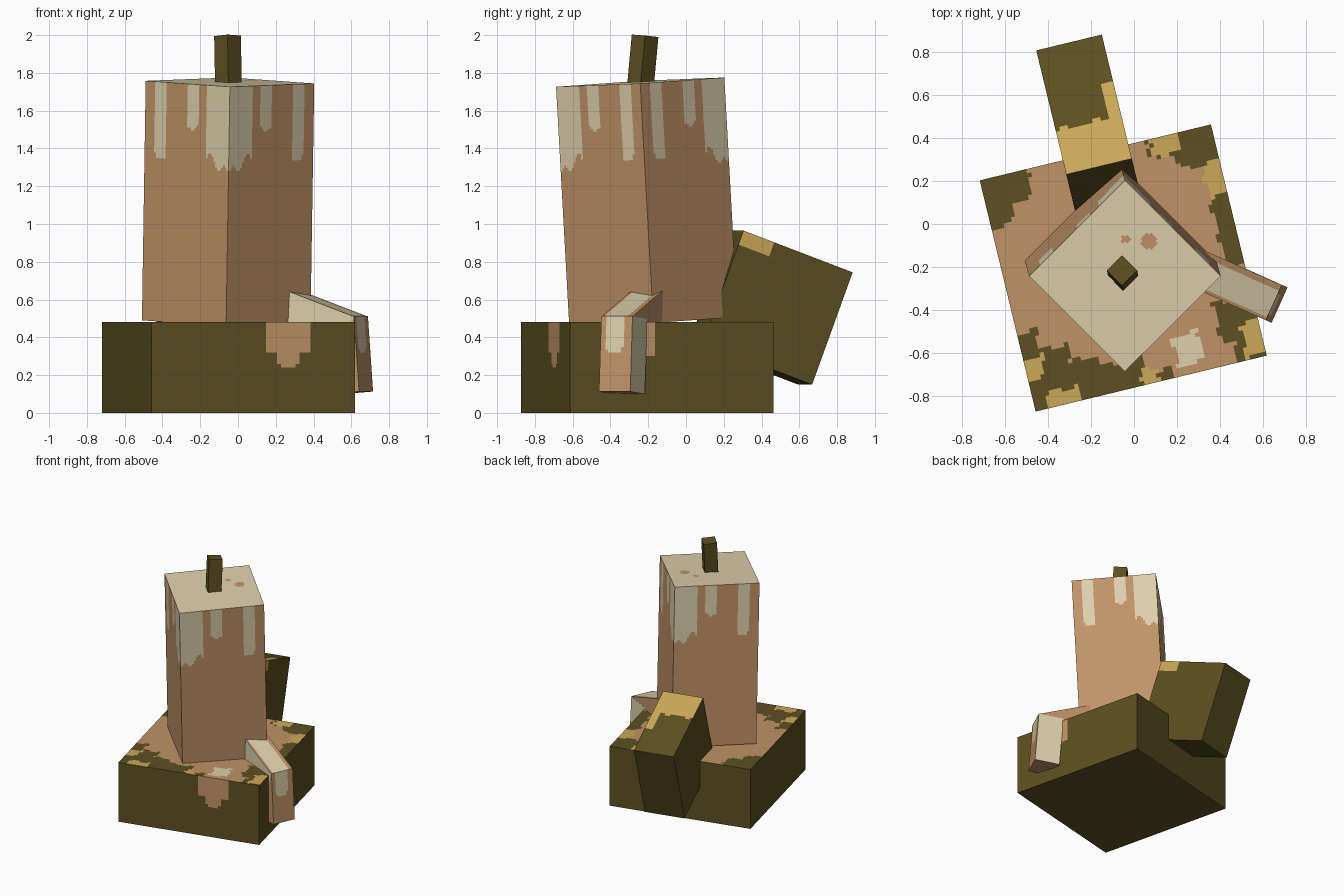
import bpy, bmesh, math
from mathutils import Vector

if "Cube" in bpy.data.objects:
    bpy.data.objects.remove(bpy.data.objects["Cube"])

COLOURS = {"wax_tan": (0.75, 0.575, 0.405), "wax_cream": (0.87, 0.815, 0.675),
           "olive": (0.365, 0.312, 0.132), "gold": (0.80, 0.66, 0.345)}
TAN, CREAM, OLIVE, GOLD = range(4)
MATS = []
for mat_name, rgb in COLOURS.items():
    m = bpy.data.materials.new(mat_name)
    m.diffuse_color = [((c + 0.055) / 1.055) ** 2.4 for c in rgb] + [1]
    m.use_nodes = True
    m.node_tree.nodes["Principled BSDF"].inputs["Base Color"].default_value = m.diffuse_color
    MATS.append(m)


def axes_from(x_hint, z_dir):
    """Right-angled axes from a z direction and a rough x direction."""
    z = Vector(z_dir).normalized()
    y = z.cross(Vector(x_hint)).normalized()
    return y.cross(z), y, z


def painted_box(name, centre, axes, size, cell, paint):
    """Tilted box; paint(axis, sign, local point) picks each cell's colour."""
    bm = bmesh.new()
    half = [s / 2 for s in size]
    n = [max(1, round(s / cell)) for s in size]
    for i in range(3):
        j, k = (i + 1) % 3, (i + 2) % 3
        for sign in (-1, 1):
            def local(a, b):
                p = Vector((0, 0, 0))
                p[i] = sign * half[i]
                p[j] = (a / n[j] * 2 - 1) * half[j]
                p[k] = (b / n[k] * 2 - 1) * half[k]
                return p

            def vert(a, b):
                p = local(a, b)
                return bm.verts.new(Vector(centre) + sum((axes[q] * p[q] for q in range(3)), Vector()))

            grid = [[vert(a, b) for b in range(n[k] + 1)] for a in range(n[j] + 1)]
            for a in range(n[j]):
                for b in range(n[k]):
                    quad = [grid[a][b], grid[a + 1][b], grid[a + 1][b + 1], grid[a][b + 1]]
                    face = bm.faces.new(quad if sign > 0 else quad[::-1])
                    face.material_index = paint(i, sign, local(a + 0.5, b + 0.5))
    bmesh.ops.remove_doubles(bm, verts=bm.verts, dist=0.0005)
    mesh = bpy.data.meshes.new(name)
    bm.to_mesh(mesh)
    bm.free()
    for m in MATS:
        mesh.materials.append(m)
    obj = bpy.data.objects.new(name, mesh)
    bpy.context.collection.objects.link(obj)


def in_run(u, depth, mid, half_width, length):
    """True inside a hanging run of wax with a rounded end."""
    d = abs(u - mid)
    if d > half_width:
        return False
    return depth < length - half_width + math.sqrt(half_width ** 2 - d ** 2)


# Base block: tan spill on top, olive and gold patches (a0, a1, b0, b1, colour)
PATCHES = [
    (-.56, -.33, .42, .56, OLIVE), (-.56, -.44, .32, .56, OLIVE),
    (.23, .56, .46, .56, OLIVE), (.36, .56, .38, .56, OLIVE), (.47, .56, -.12, .56, OLIVE),
    (.25, .39, .47, .56, GOLD), (.47, .56, .22, .38, GOLD),
    (-.56, -.46, -.56, -.18, OLIVE), (-.56, -.34, -.56, -.28, OLIVE),
    (-.56, -.20, -.56, -.37, OLIVE), (-.56, -.02, -.56, -.43, OLIVE), (-.02, .12, -.56, -.50, OLIVE),
    (-.56, -.47, -.40, -.31, GOLD), (-.48, -.33, -.56, -.48, GOLD), (-.03, .05, -.56, -.48, GOLD),
    (.14, .27, -.51, -.37, CREAM),
    (.37, .56, -.46, -.26, OLIVE), (.42, .56, -.56, -.26, OLIVE), (.47, .56, -.54, -.38, GOLD)]


def paint_base(axis, sign, p):
    depth = 0.24 - p.z
    if axis == 2:
        if sign < 0:
            return OLIVE
        a = p.x + 0.012 * math.sin(p.y * 45)
        b = p.y + 0.012 * math.sin(p.x * 45)
        colour = TAN
        for a0, a1, b0, b1, c in PATCHES:
            # patches have rounded corners unless they reach the rim
            if a0 < a < a1 and b0 < b < b1:
                colour = c
        # keep the rim of the patches tight to the edge
        return colour
    if axis == 1 and sign < 0:
        if (0.08 < p.x < 0.32 and depth < 0.16) or in_run(p.x, depth, 0.19, 0.06, 0.24):
            return TAN
    if axis == 0 and sign > 0 and -0.33 < p.y < -0.09 and depth < 0.17:
        return TAN
    return OLIVE


c, s = math.cos(math.radians(13.6)), math.sin(math.radians(13.6))
side, back = Vector((c, s, 0)), Vector((-s, c, 0))
painted_box("base_block", (-.05, -.205, .24), (side, back, Vector((0, 0, 1))),
            (1.108, 1.108, .48), 0.02, paint_base)


# Candle: runs repeat outward from the front and back corners
def paint_candle(axis, sign, p):
    if axis == 2:
        if sign < 0:
            return TAN
        # spots lie along the diagonal toward the right
        d1 = (p - Vector((.195, .035, p.z))).length
        d2 = (p - Vector((.125, .12, p.z))).length
        return TAN if d1 < 0.036 or d2 < 0.018 else CREAM
    u = 0.315 - sign * (p.y if axis == 0 else p.x)
    depth = 0.635 - p.z
    corner = depth < 0.47 - 0.6 * u - 0.03 * math.sin(u * 60) and u < 0.165
    runs = [(0.12, 0.05, 0.36), (0.275, 0.042, 0.24), (0.51, 0.043, 0.41)]
    return CREAM if corner or any(in_run(u, depth, *r) for r in runs) else TAN


up = Vector((.02, -.07, 1.268)).normalized()
candle_mid = Vector((-.0425, -.2425, 1.751)) - up * .635
painted_box("candle", candle_mid, axes_from((1, 1, 0), up), (.631, .631, 1.27), 0.0145, paint_candle)

# Wick
painted_box("wick", (-.053, -.229, 1.862), axes_from((1, 1, 0), (-.005, .025, .27)),
            (.1, .1, .27), 1, lambda *_: OLIVE)


# Handle: square slab tipped down behind the base
def paint_handle(axis, sign, p):
    along = p.y + 0.317
    if axis == 2 and sign > 0:
        limit = 0.40 if p.x > 0.09 else 0.22 + 0.012 * math.sin(p.x * 40)
        return GOLD if along < limit else OLIVE
    if axis == 0 and sign > 0 and along < 0.17 and 0.317 - p.z < 0.08 - 0.1 * max(0, 0.06 - along):
        return GOLD
    return OLIVE


tip = math.radians(20.4)
h_y = back * math.cos(tip) - Vector((0, 0, math.sin(tip)))
h_z = back * math.sin(tip) + Vector((0, 0, math.cos(tip)))
painted_box("handle", Vector((-.163, .268, .965)) + h_y * .317 - h_z * .317, (side, h_y, h_z),
            (.314, .634, .634), 0.02, paint_handle)


# Spilled wax: a sloping part leaving the candle and a part hanging over the rim
def paint_slope(axis, sign, p):
    if axis == 2 and sign > 0:
        return TAN if p.y > 0.055 or p.y < -0.075 else CREAM
    return CREAM if axis == 1 and sign < 0 else TAN


def paint_hang(axis, sign, p):
    if axis == 0 and sign > 0:
        return CREAM if in_run(p.y, 0.2 - p.z, -0.01, 0.05, 0.2) else TAN
    if axis == 1 and sign > 0:
        return CREAM
    if axis == 2 and sign > 0:
        return CREAM if abs(p.y) < 0.06 else TAN
    return TAN


out = Vector((.912, -.41, 0))
hx, hy, hz = axes_from(out, Vector((0, 0, 1)) - out * .075)
painted_box("hanging_wax", Vector((.678, -.378, .113)) + hz * .2 - hx * .095, (hx, hy, hz),
            (.19, .181, .4), 0.015, paint_hang)
sx, sy, sz = axes_from(out, Vector((0, 0, .94)) + out * .33)
painted_box("sloping_wax", Vector((.65, -.366, .51)) - sx * .25 - sz * .095, (sx, sy, sz),
            (.5, .18, .19), 0.015, paint_slope)
